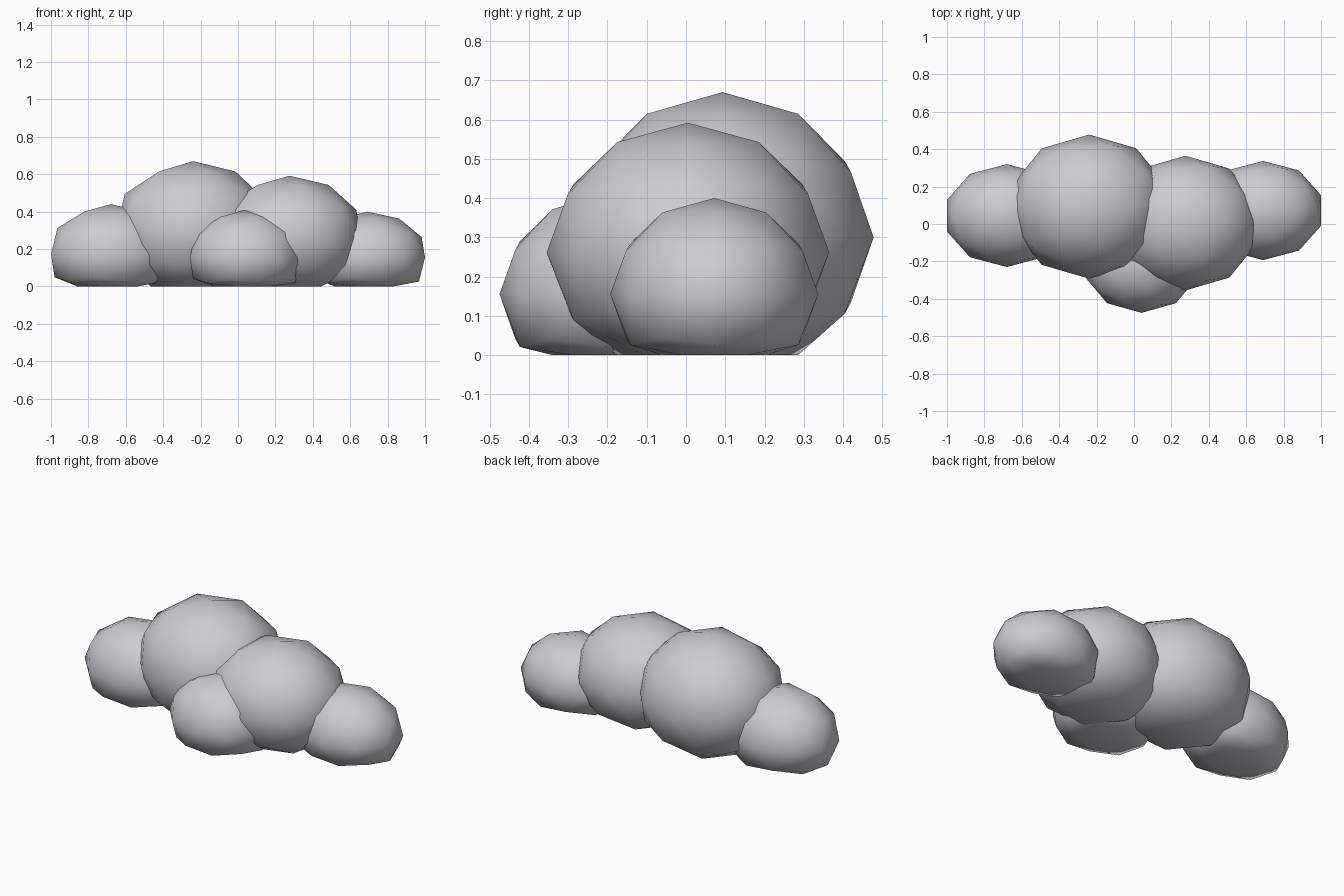
import bpy

if "Cube" in bpy.data.objects:
    bpy.data.objects.remove(bpy.data.objects["Cube"])

# Single soft grey for the whole cloud
grey = bpy.data.materials.new("cloud grey")
grey.diffuse_color = (0.6, 0.61, 0.64, 1.0)
grey.use_nodes = True
grey.node_tree.nodes["Principled BSDF"].inputs["Base Color"].default_value = grey.diffuse_color


def puff(name, centre, radii):
    """Low-poly smooth ellipsoid whose underside is flattened on the ground."""
    bpy.ops.mesh.primitive_ico_sphere_add(subdivisions=2, radius=1)
    obj = bpy.context.object
    obj.name = name
    for v in obj.data.vertices:
        for i in range(3):
            v.co[i] = v.co[i] * radii[i] + centre[i]
        v.co.z = max(v.co.z, 0.0)
    obj.data.materials.append(grey)
    bpy.ops.object.shade_smooth()
    return obj


# Two large central puffs
puff("large_puff", (-0.24, 0.093, 0.30), (0.43, 0.385, 0.37))
puff("middle_puff", (0.275, 0.005, 0.262), (0.40, 0.36, 0.33))

# Smaller puffs at the ends and in front
puff("left_puff", (-0.68, 0.045, 0.17), (0.336, 0.275, 0.27))
puff("right_puff", (0.69, 0.072, 0.155), (0.326, 0.265, 0.245))
puff("front_puff", (0.04, -0.205, 0.155), (0.313, 0.27, 0.255))
